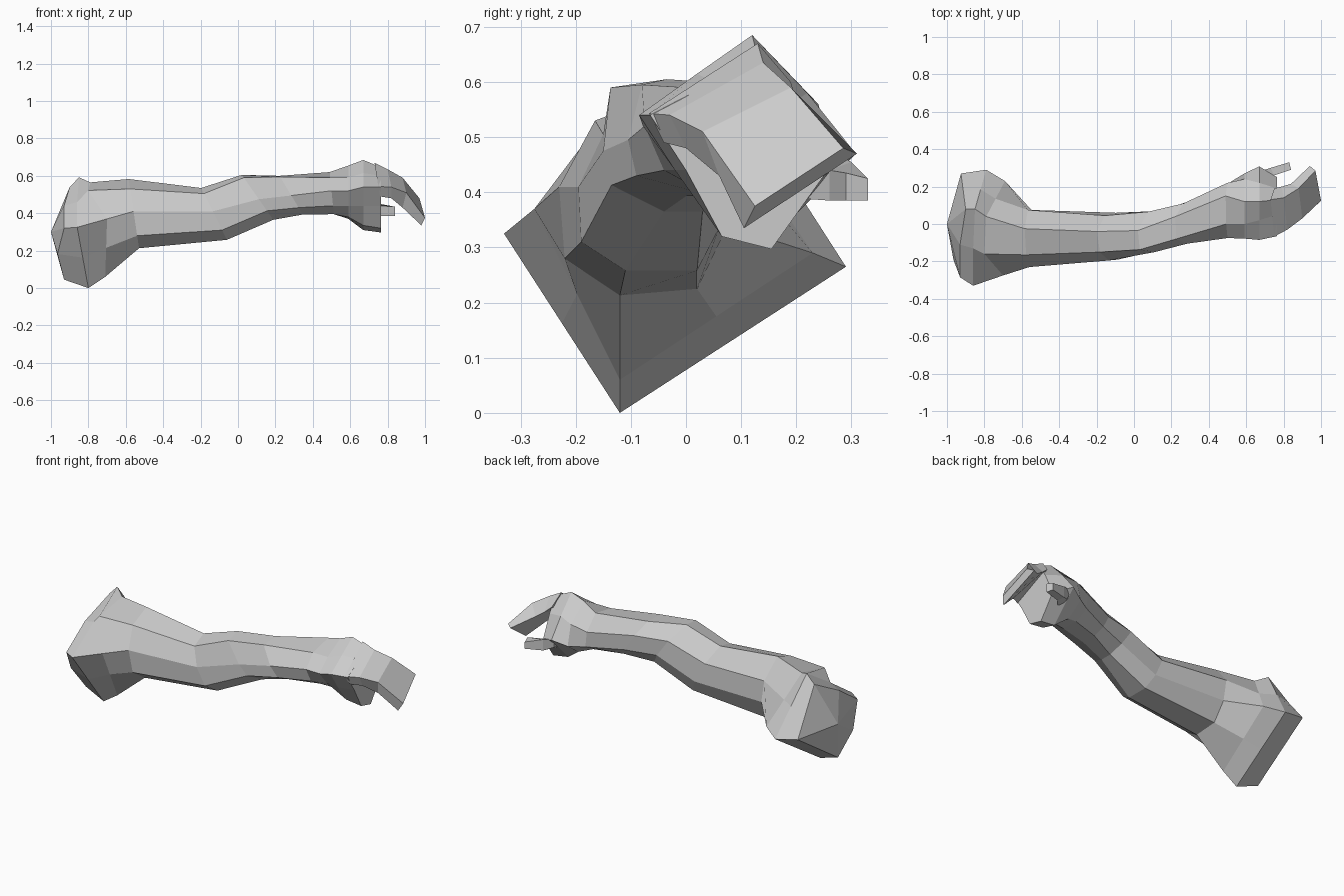
import bpy
import bmesh
from mathutils import Vector


def loft(name, rings, start=None, end=None):
    """Skin equal-sized rings with flat faces; start/end: None, 'cap', or an apex point."""
    bm = bmesh.new()
    rows = [[bm.verts.new(p) for p in ring] for ring in rings]
    n = len(rows[0])
    for a, b in zip(rows, rows[1:]):
        for i in range(n):
            j = (i + 1) % n
            bm.faces.new((a[i], a[j], b[j], b[i]))
    for row, closing in ((rows[0], start), (rows[-1], end)):
        if closing == 'cap':
            bm.faces.new(row)
        elif closing is not None:
            apex = bm.verts.new(closing)
            for i in range(n):
                bm.faces.new((row[i], row[(i + 1) % n], apex))
    bmesh.ops.recalc_face_normals(bm, faces=bm.faces)
    mesh = bpy.data.meshes.new(name)
    bm.to_mesh(mesh)
    bm.free()
    obj = bpy.data.objects.new(name, mesh)
    bpy.context.collection.objects.link(obj)
    return obj


def section(x, *yz, lean=0.0):
    """Cross-section across x (top, top front, front, ... back); lean pushes low points to +x."""
    return [Vector((x + lean * (0.42 - z), y, z)) for y, z in yz]


def diamond(top, top_front, front, bottom, back):
    """Eight-point shoulder ring: corner points with midpoints between them."""
    t, tf, f, b, k = map(Vector, (top, top_front, front, bottom, back))
    return [t, tf, f, (f + b) / 2, b, (b + k) / 2, k, (k + t) / 2]


# Arm: eight-sided sections from upper arm through elbow to wrist
arm = [
    section(-0.56, (-.025, .583), (-.165, .53), (-.23, .41), (-.22, .28),
            (-.12, .213), (.02, .225), (.075, .34), (.075, .47), lean=0.15),
    section(-0.14, (-.04, .535), (-.15, .505), (-.195, .41), (-.19, .31),
            (-.11, .258), (.02, .258), (.06, .335), (.045, .45), lean=0.5),
    section(0.15, (-.035, .605), (-.137, .59), (-.15, .475), (-.135, .413),
            (-.04, .365), (.03, .365), (.07, .43), (.065, .53), lean=0.7),
    section(0.33, (.04, .60), (-.08, .595), (-.105, .495), (-.09, .43),
            (.0, .393), (.09, .393), (.13, .44), (.11, .53), lean=0.6),
    section(0.51, (.15, .62), (.0, .59), (-.075, .52), (-.04, .44),
            (.04, .395), (.14, .395), (.22, .44), (.22, .53), lean=0.1),
]
loft("arm", arm)

# Shoulder: flared square rim set on its corner, with a shallow pointed end
shoulder = [
    diamond((-.90, .08, .54), (-.93, -.11, .44), (-.93, -.285, .32),
            (-.93, -.10, .045), (-.925, .27, .29)),
    diamond((-.85, .08, .592), (-.86, -.13, .46), (-.86, -.33, .325),
            (-.80, -.12, 0), (-.79, .29, .265)),
    diamond((-.79, .04, .565), (-.80, -.16, .522), (-.70, -.275, .37),
            (-.71, -.12, .06), (-.69, .23, .29)),
    arm[0],
]
shoulder[0][3].x = -.965
loft("shoulder", shoulder, start=(-1, 0, .30))

# Hand: tilted block with the heel of the palm hanging down
hand = [
    arm[-1],
    section(0.59, (.12, .655), (.0, .59), (-.078, .52), (-.01, .44),
            (.07, .38), (.17, .37), (.27, .44), (.24, .56)),
    section(0.67, (.12, .685), (.02, .615), (-.085, .54), (-.02, .44),
            (.06, .335), (.15, .31), (.308, .47), (.22, .58)),
    section(0.765, (.13, .645), (.05, .60), (-.065, .54), (.0, .44),
            (.065, .32), (.155, .297), (.25, .43), (.19, .56)),
]
loft("hand", hand, end='cap')

# Fingers: one broad curled slab (outer front, outer back, inner back, inner front)
fingers = [
    [(.75, -.067, .543), (.73, .13, .67), (.75, .19, .60), (.76, -.04, .49)],
    [(.82, -.03, .54), (.80, .14, .635), (.79, .20, .565), (.82, .0, .48)],
    [(.90, .03, .51), (.88, .19, .59), (.84, .215, .53), (.88, .06, .43)],
    [(1.0, .125, .375), (.97, .285, .48), (.94, .31, .47), (.98, .105, .335)],
]
loft("fingers", fingers, start='cap', end='cap')

# Thumb: short tapering box beside the palm
thumb = [
    [(.68, .19, .39), (.68, .27, .41), (.67, .28, .465), (.68, .19, .46)],
    [(.74, .26, .385), (.73, .30, .39), (.73, .30, .455), (.75, .26, .44)],
    [(.84, .29, .385), (.83, .33, .385), (.83, .33, .425), (.84, .29, .435)],
]
loft("thumb", thumb, start='cap', end='cap')
